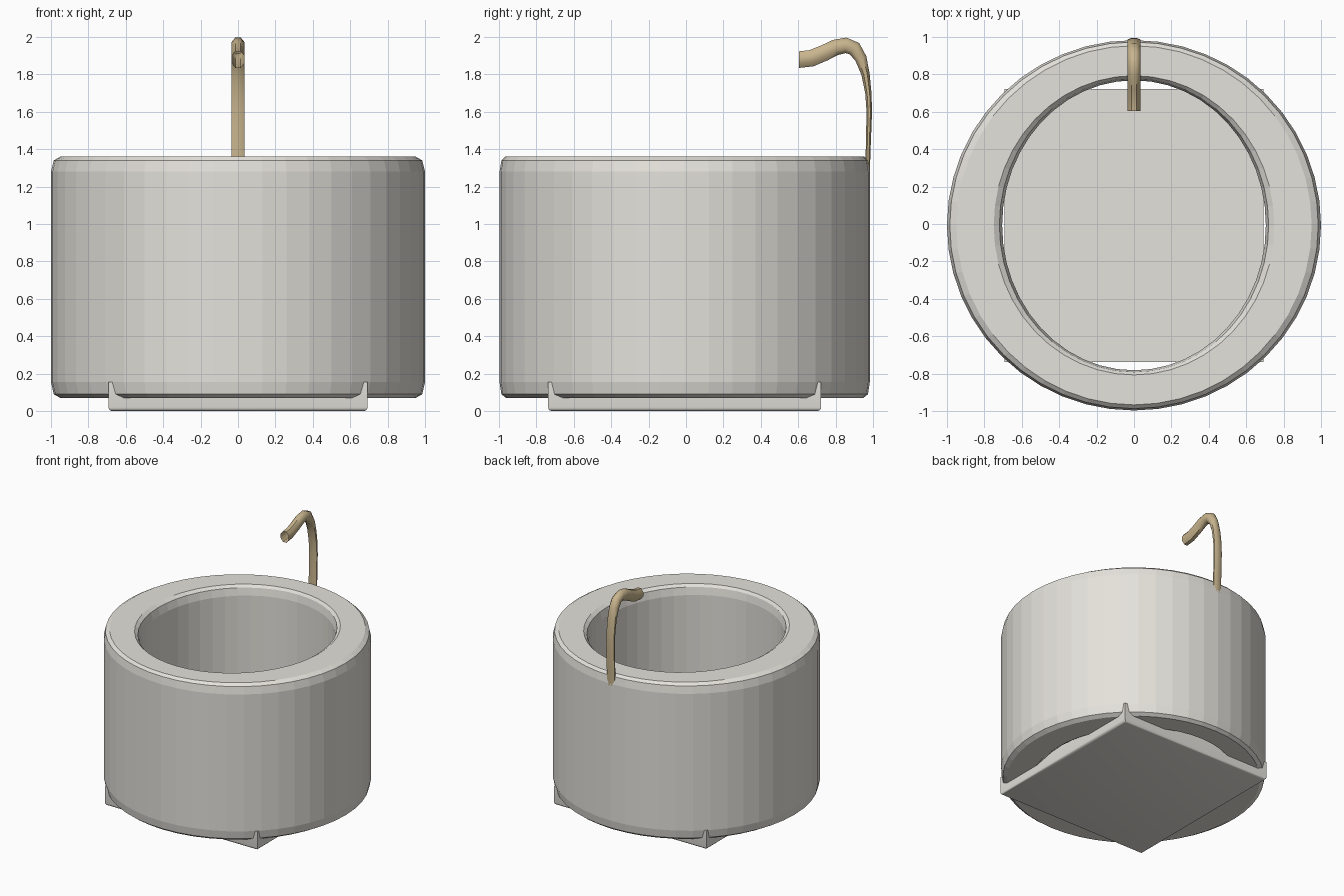
import bpy, bmesh
from math import sin, cos, pi, radians
from mathutils import Vector

if "Cube" in bpy.data.objects:
    bpy.data.objects.remove(bpy.data.objects["Cube"])

CY = -0.007   # body centre; the hook reaches slightly further back


def material(name, rgb):
    m = bpy.data.materials.new(name)
    m.diffuse_color = (*rgb, 1)
    m.use_nodes = True
    m.node_tree.nodes["Principled BSDF"].inputs["Base Color"].default_value = m.diffuse_color
    return m


def finish(name, bm, mat, angle=None):
    bmesh.ops.recalc_face_normals(bm, faces=bm.faces)
    me = bpy.data.meshes.new(name)
    bm.to_mesh(me)
    bm.free()
    ob = bpy.data.objects.new(name, me)
    bpy.context.collection.objects.link(ob)
    me.materials.append(mat)
    if angle:
        bpy.context.view_layer.objects.active = ob
        ob.select_set(True)
        bpy.ops.object.shade_smooth_by_angle(angle=radians(angle))
        ob.select_set(False)
    return ob


def skin(bm, rings, closed):
    n = len(rings[0])
    pairs = list(zip(rings, rings[1:])) + ([(rings[-1], rings[0])] if closed else [])
    for a, b in pairs:
        for i in range(n):
            j = (i + 1) % n
            bm.faces.new((a[i], a[j], b[j], b[i]))


stone = material("pale_stone", (0.78, 0.76, 0.71))
brass = material("brass", (0.58, 0.46, 0.27))

# Thick tub wall: closed profile of (x radius, y radius, z), softened rims
profile = [(0.95, 0.955, 0.07), (0.985, 0.98, 0.09), (1.0, 0.99, 0.155),
           (1.0, 0.99, 1.28), (0.985, 0.98, 1.34), (0.95, 0.96, 1.36),
           (0.75, 0.80, 1.36), (0.72, 0.785, 1.34), (0.705, 0.775, 1.28),
           (0.705, 0.775, 0.155), (0.72, 0.785, 0.09), (0.75, 0.80, 0.07)]
bm = bmesh.new()
N = 48
rings = [[bm.verts.new((rx * cos(2 * pi * i / N), CY + ry * sin(2 * pi * i / N), z))
          for i in range(N)] for rx, ry, z in profile]
skin(bm, rings, True)
finish("tub_wall", bm, stone)

# Square floor slab, its corners just breaking through the wall's lower rim
bm = bmesh.new()
bmesh.ops.create_cube(bm, size=1)
for v in bm.verts:
    v.co = Vector((v.co.x * 1.386, v.co.y * 1.46 + CY, (v.co.z + 0.5) * 0.155))
low = [e for e in bm.edges if all(v.co.z < 0.01 for v in e.verts)]
bmesh.ops.bevel(bm, geom=low, offset=0.02, segments=3, profile=0.5, affect='EDGES')
finish("floor_slab", bm, stone, 35)

# Hook-shaped spout: (y, z, half thickness) along the centre line
path = [(0.968, 1.22, 0.014), (0.974, 1.4, 0.014), (0.98, 1.6, 0.016),
        (0.975, 1.7, 0.018), (0.96, 1.8, 0.024), (0.935, 1.885, 0.034),
        (0.9, 1.938, 0.043), (0.855, 1.955, 0.045), (0.8, 1.944, 0.046),
        (0.74, 1.915, 0.047), (0.67, 1.886, 0.048), (0.605, 1.879, 0.048)]
bm = bmesh.new()
rings = []
for k, (y, z, h) in enumerate(path):
    a, b = path[max(k - 1, 0)], path[min(k + 1, len(path) - 1)]
    t = Vector((0, b[0] - a[0], b[1] - a[1])).normalized()
    if k == len(path) - 1:
        t = Vector((0, -1, 0))
    n = Vector((0, -t.z, t.y))
    rings.append([bm.verts.new(Vector((0.038 * cos(s), y, z)) + n * (h * sin(s)))
                  for s in (2 * pi * (i + 0.5) / 8 for i in range(8))])
skin(bm, rings, False)
bm.faces.new(rings[0])   # the mouth stays open
finish("spout", bm, brass, 50)
